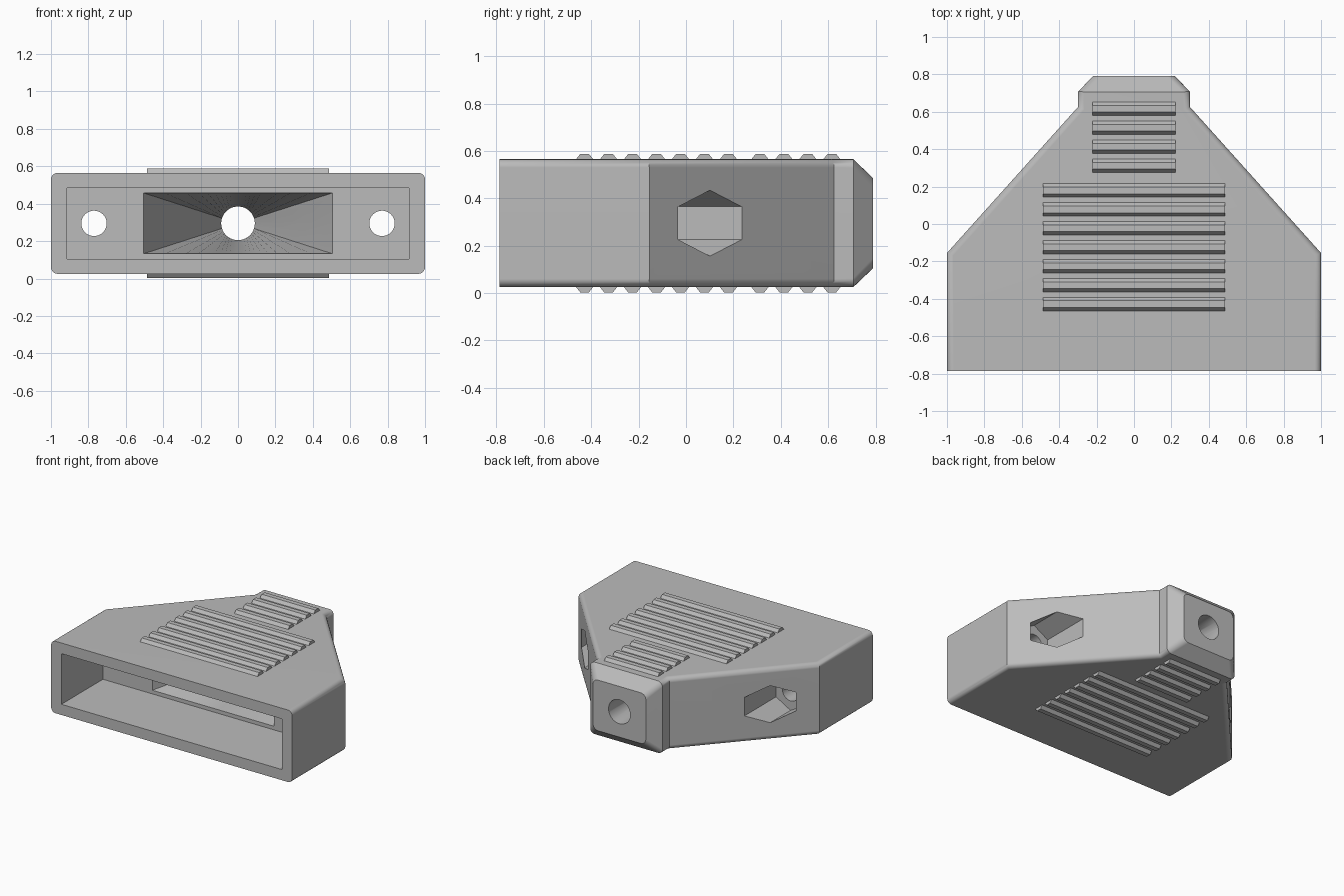
import bpy, bmesh
from math import radians, cos, sin, pi, atan2

if "Cube" in bpy.data.objects:
    bpy.data.objects.remove(bpy.data.objects["Cube"], do_unlink=True)

MID = 0.295  # height of the centre plane

grey = bpy.data.materials.new("plain_grey")
grey.use_nodes = True
grey.diffuse_color = (0.5, 0.5, 0.5, 1)
grey.node_tree.nodes["Principled BSDF"].inputs["Base Color"].default_value = (0.5, 0.5, 0.5, 1)


def add_loft(bm, rings):
    """Skin matching rings of points, cap both ends, return the lengthwise edges."""
    loops = [[bm.verts.new(p) for p in ring] for ring in rings]
    n = len(loops[0])
    faces = [bm.faces.new(loops[0]), bm.faces.new(loops[-1])]
    for a, b in zip(loops, loops[1:]):
        for i in range(n):
            j = (i + 1) % n
            faces.append(bm.faces.new((a[i], a[j], b[j], b[i])))
    bmesh.ops.recalc_face_normals(bm, faces=faces)
    return [bm.edges.get((a[i], b[i])) for a, b in zip(loops, loops[1:]) for i in range(n)]


def make_object(name, bm):
    mesh = bpy.data.meshes.new(name)
    bm.to_mesh(mesh)
    bm.free()
    mesh.materials.append(grey)
    obj = bpy.data.objects.new(name, mesh)
    bpy.context.collection.objects.link(obj)
    return obj


def rect(hx, hz, y):
    return [(-hx, y, MID - hz), (hx, y, MID - hz), (hx, y, MID + hz), (-hx, y, MID + hz)]


def circle(r, y, sides, cx=0.0, start=0.0):
    angles = [start + 2 * pi * i / sides for i in range(sides)]
    return [(cx + r * cos(a), y, MID + r * sin(a)) for a in angles]


def cut(target, rings):
    bm = bmesh.new()
    add_loft(bm, rings)
    cutter = make_object("cutter", bm)
    cutter.hide_render = True
    mod = target.modifiers.new("cut", "BOOLEAN")
    mod.operation = "DIFFERENCE"
    mod.solver = "EXACT"
    mod.object = cutter
    bpy.context.view_layer.objects.active = target
    bpy.ops.object.modifier_apply(modifier=mod.name)
    bpy.data.objects.remove(cutter, do_unlink=True)


# Tapered shell with a chamfered neck and rounded long edges
bm = bmesh.new()
long_edges = add_loft(bm, [rect(1, 0.27, -0.787), rect(1, 0.27, -0.155), rect(0.3, 0.27, 0.625),
                           rect(0.3, 0.27, 0.71), rect(0.22, 0.19, 0.79)])
bmesh.ops.bevel(bm, geom=long_edges, offset=0.035, offset_type="OFFSET",
                segments=5, profile=0.5, affect="EDGES")
shell = make_object("hood_shell", bm)

# Wide front recess
cut(shell, [rect(0.915, 0.19, -0.9), rect(0.915, 0.19, -0.295)])

# Funnel narrowing from a rectangular mouth to the round cable hole
hx, hz = 0.505, 0.1625
corner = atan2(hz, hx)
angles = sorted([2 * pi * i / 48 for i in range(48)] +
                [corner, pi - corner, pi + corner, 2 * pi - corner])


def mouth_point(a, y):
    s = min(hx / max(abs(cos(a)), 1e-6), hz / max(abs(sin(a)), 1e-6))
    return (s * cos(a), y, MID + s * sin(a))


def cable_point(a, y):
    return (0.09 * cos(a), y, MID + 0.09 * sin(a))


cut(shell, [[mouth_point(a, y) for a in angles] for y in (-0.35, -0.295)] +
           [[cable_point(a, y) for a in angles] for y in (0.5, 0.9)])

# Screw holes and hexagonal nut pockets on both shoulders
for side in (-1, 1):
    x = side * 0.77
    cut(shell, [circle(0.139, y, 6, x, pi / 6) for y in (-0.14, 0.5)])
    cut(shell, [circle(0.068, y, 32, x) for y in (-0.36, -0.1)])

bpy.ops.object.select_all(action="DESELECT")
shell.select_set(True)
bpy.context.view_layer.objects.active = shell
bpy.ops.object.shade_smooth_by_angle(angle=radians(30))
weighted = shell.modifiers.new("clean_normals", "WEIGHTED_NORMAL")
weighted.keep_sharp = True


# Grip ribs with a trapezoid section, mirrored on top and bottom
def add_rib(bm, half_length, y, up):
    section = [(-0.036, 0.26), (-0.036, 0.27), (-0.018, 0.2925),
               (0.018, 0.2925), (0.036, 0.27), (0.036, 0.26)]
    add_loft(bm, [[(x, y + dy, MID + up * dz) for dy, dz in section]
                  for x in (-half_length, half_length)])


for name, up in (("top_grip_ribs", 1), ("bottom_grip_ribs", -1)):
    bm = bmesh.new()
    for i in range(7):
        add_rib(bm, 0.487, -0.428 + 0.1012 * i, up)
    for i in range(4):
        add_rib(bm, 0.223, 0.312 + 0.1012 * i, up)
    make_object(name, bm)
